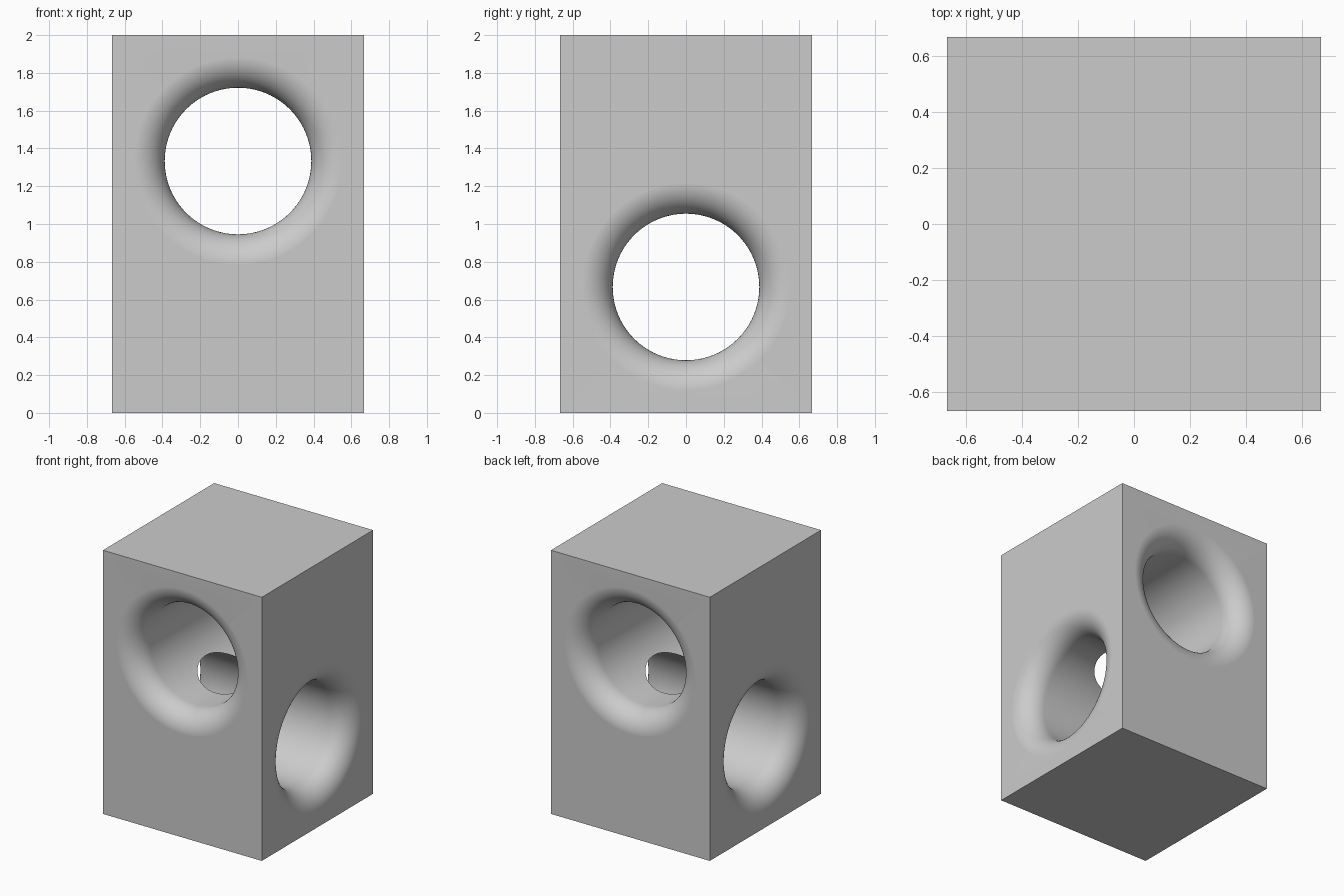
import bpy
import bmesh
from math import pi, sin, cos, radians
from mathutils import Matrix

if "Cube" in bpy.data.objects:
    bpy.data.objects.remove(bpy.data.objects["Cube"], do_unlink=True)

HALF, HEIGHT = 2 / 3, 2.0        # block half width and height
BORE, FILLET = 0.388, 0.165      # hole radius and rounded mouth
STEPS, SIDES = 16, 96

grey = bpy.data.materials.new("plain grey")
grey.use_nodes = True
colour = (0.6, 0.6, 0.6, 1)
grey.diffuse_color = colour
grey.node_tree.nodes["Principled BSDF"].inputs["Base Color"].default_value = colour


def add_object(name, bm):
    mesh = bpy.data.meshes.new(name)
    bm.to_mesh(mesh)
    bm.free()
    mesh.materials.append(grey)
    obj = bpy.data.objects.new(name, mesh)
    bpy.context.collection.objects.link(obj)
    return obj


def bore_cutter(name, axis, z):
    """Lathed through-hole that flares to a rounded mouth at both ends."""
    centre = HALF + 0.0003 - FILLET
    half = [(BORE + FILLET * (1 - cos(a)), centre + FILLET * sin(a))
            for a in (pi / 2 * i / STEPS for i in range(STEPS + 1))]
    half += [(BORE + FILLET, HALF + 0.1), (0, HALF + 0.1)]
    profile = [(r, -h) for r, h in reversed(half)] + half
    bm = bmesh.new()
    verts = [bm.verts.new((r, 0, h)) for r, h in profile]
    edges = [bm.edges.new(pair) for pair in zip(verts, verts[1:])]
    bmesh.ops.spin(bm, geom=verts + edges, cent=(0, 0, 0), axis=(0, 0, 1),
                   angle=2 * pi, steps=SIDES, use_merge=True)
    bmesh.ops.remove_doubles(bm, verts=bm.verts, dist=1e-5)
    bmesh.ops.recalc_face_normals(bm, faces=bm.faces)
    turn = Matrix.Rotation(pi / 2, 4, axis)
    bmesh.ops.transform(bm, matrix=Matrix.Translation((0, 0, z)) @ turn, verts=bm.verts)
    cutter = add_object(name, bm)
    cutter.hide_render = True
    return cutter


# Solid block
bm = bmesh.new()
bmesh.ops.create_cube(bm, size=1, matrix=Matrix.Translation((0, 0, HEIGHT / 2))
                      @ Matrix.Diagonal((2 * HALF, 2 * HALF, HEIGHT, 1)))
block = add_object("bored_block", bm)

# Upper hole runs front to back, lower hole runs side to side
cutters = [bore_cutter("upper_hole_cutter", "X", HEIGHT * 2 / 3),
           bore_cutter("lower_hole_cutter", "Y", HEIGHT / 3)]
bpy.context.view_layer.objects.active = block
for cutter in cutters:
    mod = block.modifiers.new(cutter.name, "BOOLEAN")
    mod.operation = "DIFFERENCE"
    mod.solver = "EXACT"
    mod.object = cutter
    bpy.ops.object.modifier_apply(modifier=mod.name)
for cutter in cutters:
    bpy.data.objects.remove(cutter, do_unlink=True)

# Smooth bores and mouths, flat outer walls
block.data.set_sharp_from_angle(angle=radians(30))
for face in block.data.polygons:
    face.use_smooth = face.area < 0.5
